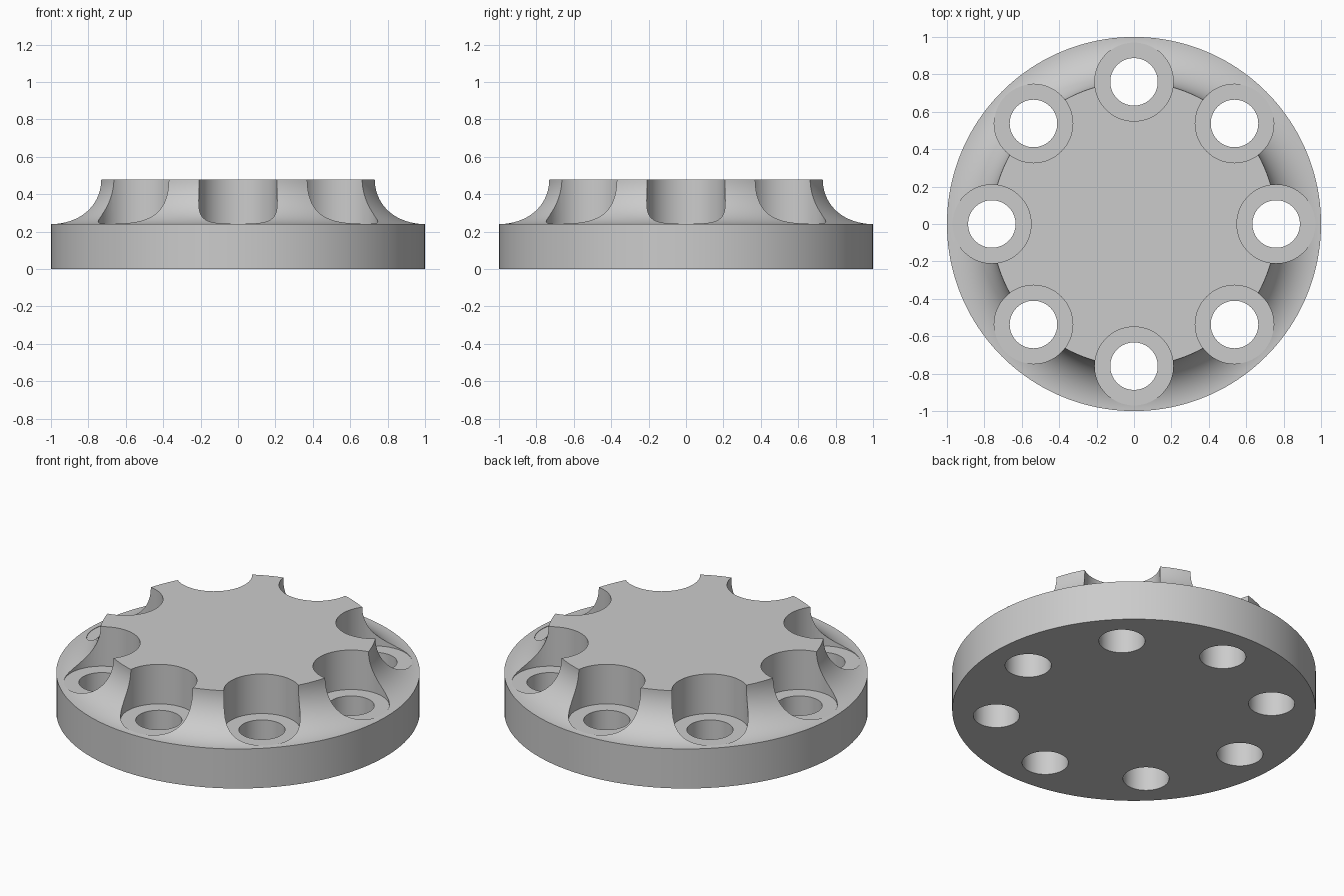
import bpy
import bmesh
from math import sin, cos, pi, tau
from mathutils import Matrix, Vector

cube = bpy.data.objects.get("Cube")
if cube:
    bpy.data.objects.remove(cube, do_unlink=True)

RIM_Z, TOP_Z = 0.24, 0.48        # flange top and hub top
HUB_R = 0.76                     # hub radius, also the bolt circle
BORE_R, HOLE_R = 0.21, 0.127
BOLTS = 8

grey = bpy.data.materials.new("light grey metal")
grey.use_nodes = True
colour = (0.6, 0.6, 0.6, 1)
grey.diffuse_color = colour
grey.node_tree.nodes["Principled BSDF"].inputs["Base Color"].default_value = colour


def make_object(name, bm):
    bmesh.ops.recalc_face_normals(bm, faces=bm.faces)
    mesh = bpy.data.meshes.new(name)
    bm.to_mesh(mesh)
    bm.free()
    mesh.materials.append(grey)
    obj = bpy.data.objects.new(name, mesh)
    bpy.context.collection.objects.link(obj)
    return obj


def turned_body(name, profile, steps):
    """Revolve an (r, z) outline about z and cap both ends."""
    bm = bmesh.new()
    verts = [bm.verts.new((r, 0, z)) for r, z in profile]
    edges = [bm.edges.new(pair) for pair in zip(verts, verts[1:])]
    bmesh.ops.spin(bm, geom=verts + edges, cent=(0, 0, 0), axis=(0, 0, 1),
                   angle=tau, steps=steps, use_duplicate=False)
    bmesh.ops.remove_doubles(bm, verts=bm.verts, dist=1e-5)
    bmesh.ops.holes_fill(bm, edges=[e for e in bm.edges if e.is_boundary])
    return make_object(name, bm)


def bolt_cutter(name, radius, z0, z1):
    """A ring of cylinders on the bolt circle."""
    bm = bmesh.new()
    for i in range(BOLTS):
        a = tau * i / BOLTS
        place = Matrix.Translation(Vector((HUB_R * cos(a), HUB_R * sin(a), (z0 + z1) / 2)))
        bmesh.ops.create_cone(bm, cap_ends=True, segments=64, radius1=radius,
                              radius2=radius, depth=z1 - z0, matrix=place)
    obj = make_object(name, bm)
    obj.hide_render = True
    return obj


# Flange with a concave fillet sweeping up to the hub
fillet_r = TOP_Z - RIM_Z
outline = [(1, 0)]
for i in range(25):
    a = pi / 2 * i / 24
    outline.append((1 - fillet_r * sin(a), TOP_Z - fillet_r * cos(a)))
flange = turned_body("flange", outline, 160)

# Counterbores and through holes
cutters = [bolt_cutter("counterbore_cutter", BORE_R, RIM_Z, 0.7),
           bolt_cutter("bolt_hole_cutter", HOLE_R, -0.2, 0.8)]
bpy.ops.object.select_all(action="DESELECT")
flange.select_set(True)
bpy.context.view_layer.objects.active = flange
for cutter in cutters:
    mod = flange.modifiers.new(cutter.name, "BOOLEAN")
    mod.operation = "DIFFERENCE"
    mod.solver = "EXACT"
    mod.object = cutter
    bpy.ops.object.modifier_apply(modifier=mod.name)
for cutter in cutters:
    bpy.data.objects.remove(cutter, do_unlink=True)

bpy.ops.object.shade_smooth_by_angle(angle=pi / 6)
